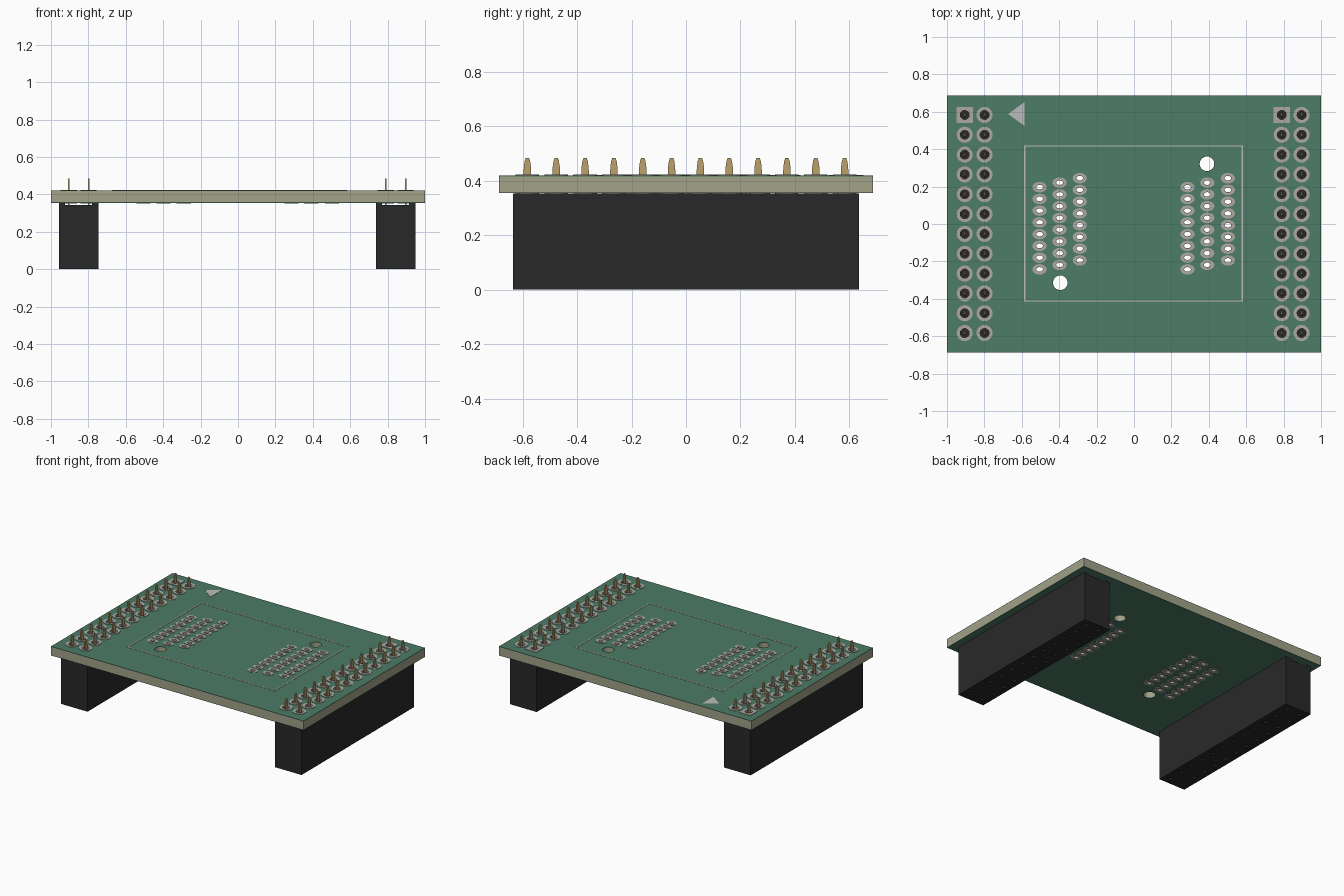
import bpy, bmesh, math
from mathutils import Matrix

if "Cube" in bpy.data.objects:
    bpy.data.objects.remove(bpy.data.objects["Cube"])

Z0, Z1 = 0.355, 0.42            # board bottom and top
SKIN = 0.003                    # solder mask / copper thickness


def material(name, r, g, b):
    m = bpy.data.materials.new(name)
    m.diffuse_color = (r, g, b, 1)
    m.use_nodes = True
    m.node_tree.nodes["Principled BSDF"].inputs["Base Color"].default_value = m.diffuse_color
    return m


GREEN = material("green_mask", 0.075, 0.20, 0.135)
CORE = material("fibreglass", 0.36, 0.36, 0.25)
METAL = material("tin", 0.42, 0.40, 0.37)
GOLD = material("gold", 0.50, 0.35, 0.15)
SILK = material("silkscreen", 0.50, 0.50, 0.50)
BLACK = material("black_plastic", 0.022, 0.022, 0.022)


def oval(x, y, rx, ry, n=20):
    return [(x + rx * math.cos(2 * math.pi * i / n), y + ry * math.sin(2 * math.pi * i / n))
            for i in range(n)]


def rect(x, y, hx, hy):
    return [(x - hx, y - hy), (x + hx, y - hy), (x + hx, y + hy), (x - hx, y + hy)]


def add_mesh(name, bm, mat):
    me = bpy.data.meshes.new(name)
    bm.to_mesh(me)
    bm.free()
    me.materials.clear()
    me.materials.append(mat)
    ob = bpy.data.objects.new(name, me)
    bpy.context.collection.objects.link(ob)
    return ob


def plate(name, loops, z0, z1, mat):
    """Flat plate from closed outlines; inner outlines become holes."""
    cu = bpy.data.curves.new(name, 'CURVE')
    cu.dimensions = '2D'
    cu.fill_mode = 'BOTH'
    cu.extrude = (z1 - z0) / 2
    for pts in loops:
        s = cu.splines.new('POLY')
        s.points.add(len(pts) - 1)
        for p, (x, y) in zip(s.points, pts):
            p.co = (x, y, 0, 1)
        s.use_cyclic_u = True
    tmp = bpy.data.objects.new(name + "_outline", cu)
    bpy.context.collection.objects.link(tmp)
    dg = bpy.context.evaluated_depsgraph_get()
    me = bpy.data.meshes.new_from_object(tmp.evaluated_get(dg))
    bpy.data.objects.remove(tmp)
    bm = bmesh.new()
    bm.from_mesh(me)
    bmesh.ops.remove_doubles(bm, verts=bm.verts, dist=1e-5)
    bmesh.ops.recalc_face_normals(bm, faces=bm.faces)
    for f in bm.faces:
        f.smooth = False
    bmesh.ops.translate(bm, verts=bm.verts, vec=(0, 0, (z0 + z1) / 2))
    return add_mesh(name, bm, mat)


def box(bm, x0, x1, y0, y1, z0, z1):
    m = Matrix.Translation(((x0 + x1) / 2, (y0 + y1) / 2, (z0 + z1) / 2)) \
        @ Matrix.Diagonal((x1 - x0, y1 - y0, z1 - z0, 1))
    bmesh.ops.create_cube(bm, size=1, matrix=m)


# hole layout
rows = [0.583 - 0.106 * i for i in range(12)]
centres = {"left": -0.852, "right": 0.843}
header = [(cx + dx, y, dx < 0 and i == 0)
          for cx in centres.values() for dx in (-0.053, 0.053) for i, y in enumerate(rows)]
chip = [(x, top - 0.0628 * i)
        for cols in ((-0.505, -0.398, -0.290), (0.286, 0.392, 0.502))
        for x, top in zip(cols, (0.197, 0.221, 0.245)) for i in range(8)]
pegs = [oval(-0.394, -0.314, 0.039, 0.039, 32), oval(0.390, 0.322, 0.039, 0.039, 32)]


def drills(extra=0.0):
    return ([oval(x, y, 0.024 + extra, 0.024 + extra) for x, y, _ in header]
            + [oval(x, y, 0.018 + extra, 0.012 + extra) for x, y in chip])


# circuit board: core and a mask skin on each side
outline = [rect(0, 0, 1.0, 0.687)] + pegs + drills(0.003)
plate("board_core", outline, Z0 + SKIN, Z1 - SKIN, CORE)
plate("mask_top", outline, Z1 - SKIN, Z1, GREEN)
plate("mask_bottom", outline, Z0, Z0 + SKIN, GREEN)

# copper pads on both sides and plated hole walls
pads = [rect(x, y, 0.043, 0.043) if square else oval(x, y, 0.043, 0.043, 28)
        for x, y, square in header]
pads += [oval(x, y, 0.038, 0.028) for x, y in chip]
plate("pads_top", pads + drills(), Z1, Z1 + SKIN, METAL)
plate("pads_bottom", pads + drills(), Z0 - SKIN, Z0, METAL)
plate("plated_holes", drills(0.003) + drills(), Z0, Z1, METAL)

# printed socket frame and corner marker
plate("socket_frame_print", [rect(-0.002, 0.003, 0.585, 0.418), rect(-0.002, 0.003, 0.578, 0.411)],
      Z1, Z1 + 0.002, SILK)
plate("corner_marker_print", [[(-0.673, 0.588), (-0.585, 0.524), (-0.585, 0.652)]],
      Z1, Z1 + 0.002, SILK)

# flat tapered pins, thin in x
bm = bmesh.new()
side = [(0.014, 0.33), (0.014, 0.43), (0.013, 0.452), (0.010, 0.472), (0.006, 0.484)]
for x, y, _ in header:
    pts = [(y + w, z) for w, z in side] + [(y - w, z) for w, z in reversed(side)]
    face = bm.faces.new([bm.verts.new((x - 0.004, py, pz)) for py, pz in pts])
    ext = bmesh.ops.extrude_face_region(bm, geom=[face])
    bmesh.ops.translate(bm, vec=(0.008, 0, 0),
                        verts=[v for v in ext["geom"] if isinstance(v, bmesh.types.BMVert)])
bmesh.ops.recalc_face_normals(bm, faces=bm.faces)
add_mesh("pins", bm, GOLD)

# socket strips: shallow channel on top, square openings underneath
for name, cx in centres.items():
    bm = bmesh.new()
    box(bm, cx - 0.105, cx + 0.105, -0.635, 0.635, 0, Z0 - 0.001)
    strip = add_mesh(name + "_socket_strip", bm, BLACK)
    bm = bmesh.new()
    box(bm, cx - 0.072, cx + 0.072, -0.70, 0.70, 0.343, 0.40)
    for dx in (-0.053, 0.053):
        for y in rows:
            box(bm, cx + dx - 0.014, cx + dx + 0.014, y - 0.014, y + 0.014, -0.05, 0.25)
    cutter = add_mesh(name + "_cutter", bm, BLACK)
    cutter.hide_render = True
    mod = strip.modifiers.new("openings", 'BOOLEAN')
    mod.operation = 'DIFFERENCE'
    mod.solver = 'EXACT'
    mod.object = cutter
    bpy.context.view_layer.objects.active = strip
    bpy.ops.object.modifier_apply(modifier=mod.name)
    bpy.data.objects.remove(cutter)
